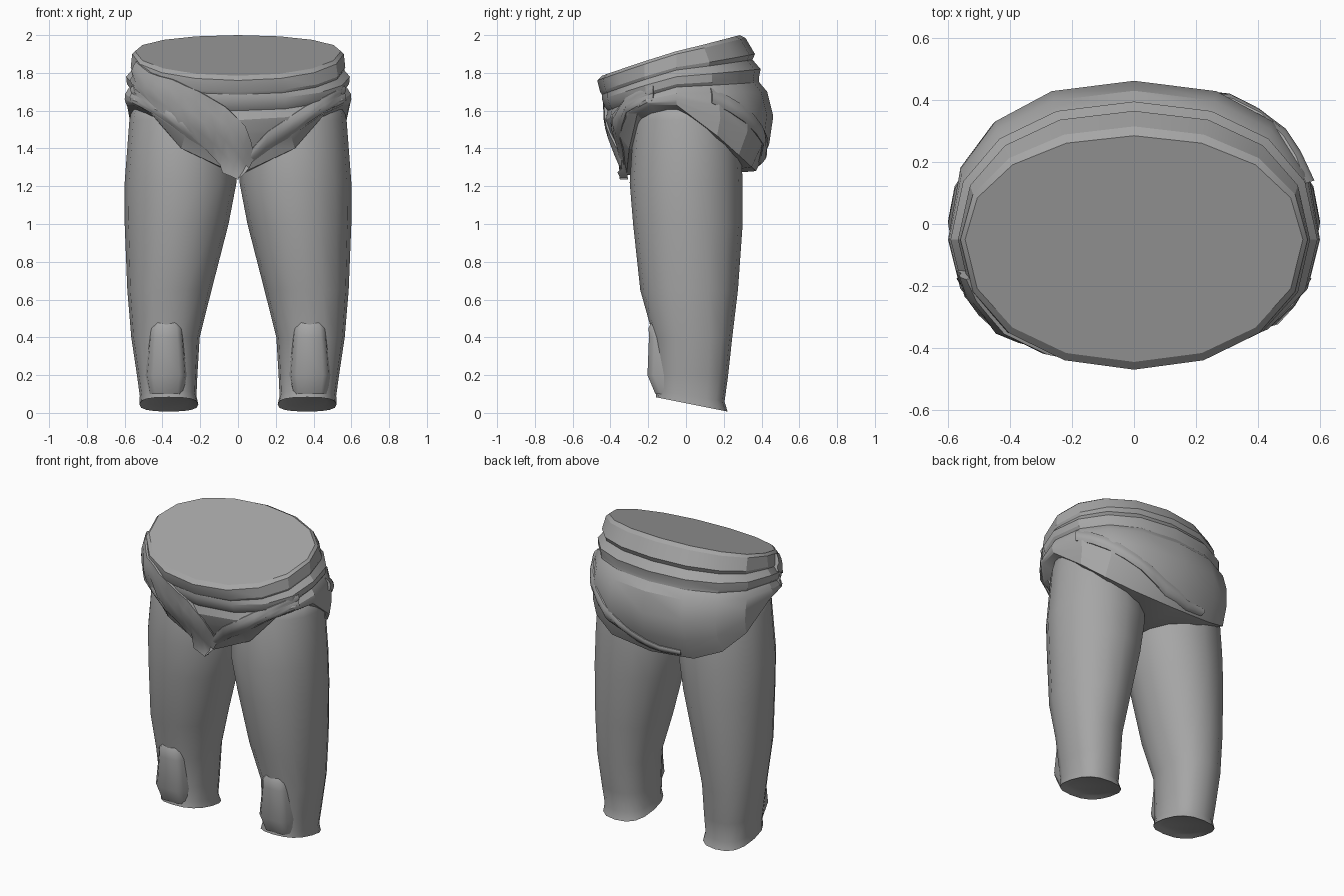
import bpy, bmesh, math
from mathutils import Vector
from mathutils.bvhtree import BVHTree

if "Cube" in bpy.data.objects:
    bpy.data.objects.remove(bpy.data.objects["Cube"])

cloth = bpy.data.materials.new("grey_cloth")
cloth.diffuse_color = (0.38, 0.38, 0.38, 1)
cloth.use_nodes = True
cloth.node_tree.nodes["Principled BSDF"].inputs["Base Color"].default_value = cloth.diffuse_color


def power(v, e):
    return math.copysign(abs(v) ** e, v)


def finish(name, bm, angle):
    bmesh.ops.recalc_face_normals(bm, faces=bm.faces)
    me = bpy.data.meshes.new(name)
    bm.to_mesh(me)
    bm.free()
    me.materials.append(cloth)
    me.shade_smooth()
    me.set_sharp_from_angle(angle=math.radians(angle))
    ob = bpy.data.objects.new(name, me)
    bpy.context.collection.objects.link(ob)
    return ob


def loft(bm, rings, cap_start=True, cap_end=True):
    """Bridge closed rings of points, optionally capping the ends."""
    loops = [[bm.verts.new(p) for p in r] for r in rings]
    n = len(loops[0])
    for a, b in zip(loops, loops[1:]):
        for i in range(n):
            j = (i + 1) % n
            bm.faces.new((a[i], a[j], b[j], b[i]))
    if cap_start:
        bm.faces.new(loops[0])
    if cap_end:
        bm.faces.new(loops[-1])
    return loops


# Hip wrap: folded rings, each with its own front, side and back height
# half width, front y, back y, z front, z side, z back, front curve, back curve, roundness
HIP = [
    (.545, -.445, .285, 1.785, 1.915, 2.000, 1.0, 1.0, .95),
    (.560, -.470, .315, 1.760, 1.900, 1.985, 1.0, 1.0, .95),
    (.568, -.455, .365, 1.700, 1.830, 1.900, 1.0, 1.0, .90),
    (.562, -.445, .352, 1.685, 1.815, 1.870, 1.0, 1.0, .90),
    (.592, -.445, .395, 1.660, 1.780, 1.820, 1.0, 1.0, .90),
    (.588, -.430, .385, 1.620, 1.740, 1.770, 1.0, 1.0, .88),
    (.575, -.415, .388, 1.600, 1.725, 1.750, 1.0, 1.0, .87),
    (.597, -.425, .430, 1.550, 1.690, 1.700, 1.5, 1.0, .87),
    (.600, -.405, .462, 1.480, 1.660, 1.570, 2.5, 1.1, .85),
    (.596, -.370, .440, 1.400, 1.645, 1.420, 4.0, 1.0, .78),
    (.588, -.315, .370, 1.260, 1.630, 1.280, 6.0, 0.8, .70),
]
YC = -0.05


def hip_ring(spec, n=16):
    rx, yf, yb, zf, zs, zb, pf, pb, e = spec
    pts = []
    for k in range(n):
        t = 2 * math.pi * k / n
        c, s = math.cos(t), math.sin(t)
        if abs(c) < 1e-6:
            c = 0.0
        y = YC + power(c, e) * ((yf - YC) if c > 0 else -(yb - YC))
        z = zs + abs(c) ** (pf if c > 0 else pb) * ((zf if c > 0 else zb) - zs)
        pts.append((rx * power(s, e), y, z))
    return pts


bm = bmesh.new()
loops = loft(bm, [hip_ring(s) for s in HIP], False, False)
wall = BVHTree.FromBMesh(bm)
bm.faces.new(loops[0])
crotch = bm.verts.new((0, 0, 1.25))
hem = loops[-1]
for i in range(len(hem)):
    bm.faces.new((hem[i], hem[(i + 1) % len(hem)], crotch))
finish("hip_wrap", bm, 25)


# Cloth bands laid over the hip wrap
def on_wall(x, z, back, lift):
    depth = math.sqrt(max(0.02, 1 - (x / 0.6) ** 2))
    d = Vector((x, depth * (0.45 if back else -0.4), 0)).normalized()
    axis = Vector((0, YC, z))
    hit = wall.ray_cast(axis + d * 1.0, -d, 0.8)[0]
    if hit is None:
        hit = wall.find_nearest(axis + d * 0.5)[0]
    return Vector((hit.x, hit.y, z)) + d * lift


def band(name, stations, back=False, lift=0.014):
    """Stations give x, z of the upper edge and x, z of the lower edge."""
    bm = bmesh.new()
    rings = []
    for a, b in zip(stations, stations[1:] + stations[-1:]):
        for f in ((0, .5) if a is not b else (0,)):
            xu, zu, xl, zl = [p + (q - p) * f for p, q in zip(a, b)]
            mids = [on_wall(xu + (xl - xu) * g, zu + (zl - zu) * g, back,
                            lift + .012 * math.sin(math.pi * g)) for g in (0, .25, .5, .75, 1)]
            rings.append([on_wall(xu, zu, back, -.03)] + mids + [on_wall(xl, zl, back, -.03)])
    loft(bm, rings)
    return finish(name, bm, 45)


band("front_sash", [
    (-.565, 1.86, -.58, 1.76), (-.47, 1.80, -.49, 1.67), (-.34, 1.765, -.38, 1.57),
    (-.20, 1.70, -.28, 1.47), (-.07, 1.62, -.18, 1.36), (.04, 1.52, -.09, 1.27),
    (.09, 1.42, -.02, 1.235), (.11, 1.34, .05, 1.25)], lift=.012)
band("right_front_fold", [
    (.57, 1.73, .57, 1.655), (.45, 1.67, .45, 1.59), (.30, 1.58, .30, 1.45),
    (.18, 1.49, .18, 1.37), (.08, 1.38, .08, 1.31)], lift=.006)
band("left_front_fold", [
    (-.57, 1.73, -.57, 1.655), (-.45, 1.67, -.45, 1.59),
    (-.30, 1.57, -.30, 1.45), (-.20, 1.47, -.18, 1.37)], lift=.004)
band("back_sash", [
    (.55, 1.72, .55, 1.64), (.44, 1.64, .42, 1.54), (.28, 1.52, .25, 1.42),
    (.10, 1.41, .08, 1.33), (-.08, 1.35, -.10, 1.30), (-.22, 1.35, -.22, 1.31)],
    back=True, lift=.008)

# Trouser legs: z, inner x, outer x, front y, back y, slope, roundness
LEG = [
    (1.66, .06, .550, -.235, .250, 0, 1),
    (1.55, .02, .575, -.275, .285, 0, 1),
    (1.22, .008, .600, -.298, .300, 0, 1),
    (1.00, .050, .600, -.280, .300, 0, 1),
    (.65, .140, .586, -.242, .275, 0, .95),
    (.40, .203, .565, -.172, .245, 0, .88),
    (.20, .215, .535, -.160, .222, .01, .82),
    (.09, .220, .520, -.155, .204, .03, .8),
    (.045, .210, .522, -.160, .220, .038, .78),
    (.055, .235, .495, -.125, .185, .035, .8),
    (.062, .260, .470, -.095, .150, .03, .8),
]
# Knee pads: z, half width, front y
KNEE = [(.49, .060, -.180), (.45, .080, -.198), (.40, .084, -.196),
        (.20, .100, -.204), (.10, .085, -.162)]

for side, word in ((-1, "left"), (1, "right")):
    bm = bmesh.new()
    rings = []
    for z, xi, xo, yf, yb, slope, e in LEG:
        ring = []
        for k in range(16):
            t = 2 * math.pi * k / 16
            c, s = power(math.cos(t), e), power(math.sin(t), e)
            ring.append((side * ((xi + xo) / 2 + s * (xo - xi) / 2),
                         (yf + yb) / 2 - c * (yb - yf) / 2, z + slope * c))
        rings.append(ring)
    loft(bm, rings)
    finish(word + "_leg", bm, 100)

    bm = bmesh.new()
    cx = side * 0.38
    loft(bm, [[(cx - w - .015, -.08, z), (cx - w, yf + .03, z), (cx - w * .7, yf, z),
               (cx + w * .7, yf, z), (cx + w, yf + .03, z), (cx + w + .015, -.08, z)]
              for z, w, yf in KNEE])
    finish(word + "_knee_pad", bm, 55)
